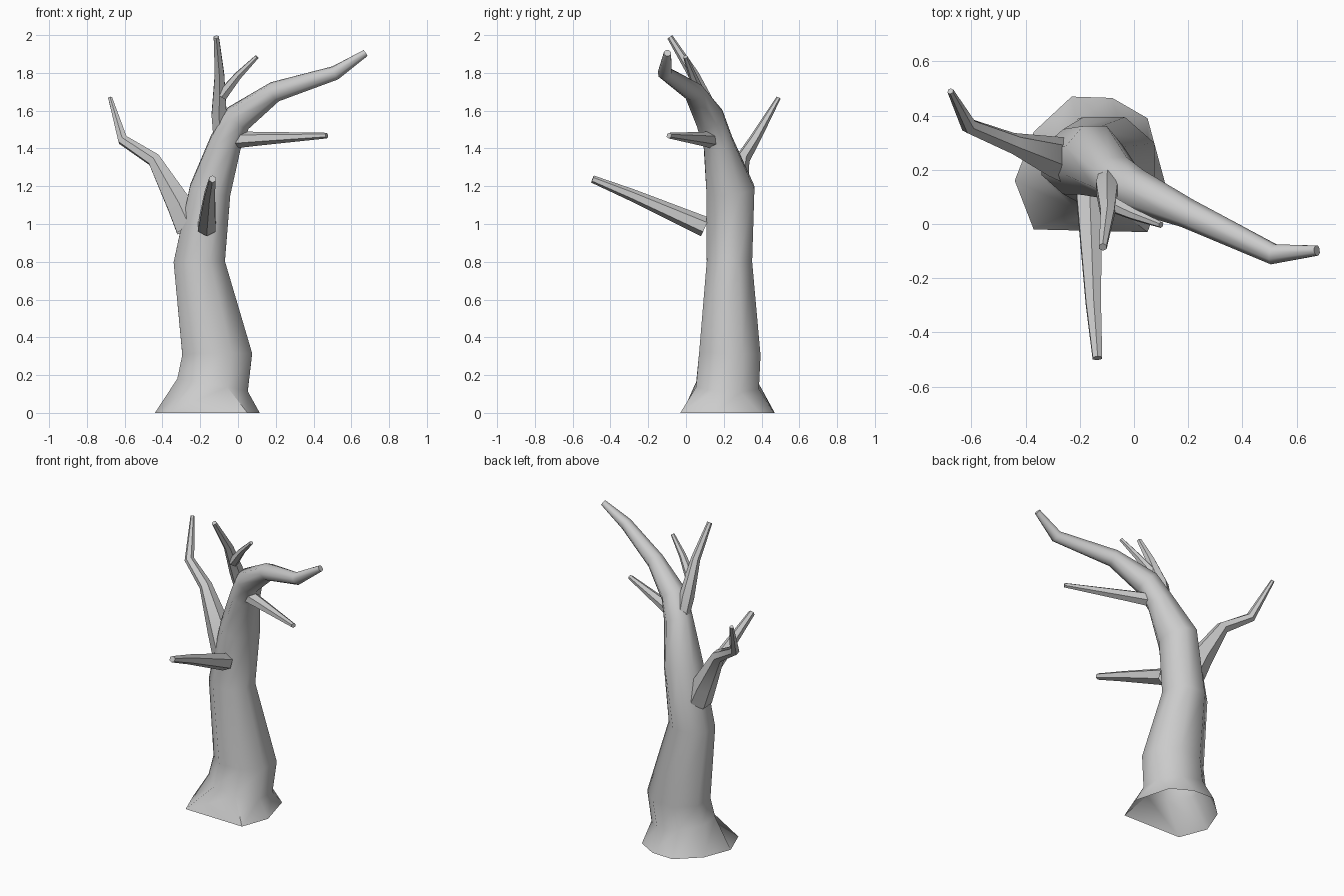
import bpy, bmesh, math
from mathutils import Vector

if "Cube" in bpy.data.objects:
    bpy.data.objects.remove(bpy.data.objects["Cube"])

Z = Vector((0, 0, 1))


def limb(name, path, sides=8, first_ring=None):
    """Tapering tube: path rows are (x, y, z, radius) or (x, y, z, rx, ry)."""
    pts = [Vector(p[:3]) for p in path]
    bm = bmesh.new()
    rings = []
    for i, p in enumerate(path):
        if i == 0 and first_ring:
            rings.append([bm.verts.new((x, y, pts[0].z)) for x, y in first_ring])
            continue
        t = Vector()
        if i > 0:
            t += (pts[i] - pts[i - 1]).normalized()
        if i < len(pts) - 1:
            t += (pts[i + 1] - pts[i]).normalized()
        q = Z.rotation_difference(t.normalized())
        ring = []
        for k in range(sides):
            a = 2 * math.pi * (k + 0.5) / sides
            off = Vector((p[3] * math.cos(a), p[-1] * math.sin(a), 0))
            ring.append(bm.verts.new(pts[i] + q @ off))
        rings.append(ring)
    for lo, hi in zip(rings, rings[1:]):
        for k in range(sides):
            n = (k + 1) % sides
            bm.faces.new((lo[k], lo[n], hi[n], hi[k]))
    bm.faces.new(rings[-1])
    me = bpy.data.meshes.new(name)
    bm.to_mesh(me)
    bm.free()
    ob = bpy.data.objects.new(name, me)
    bpy.context.collection.objects.link(ob)
    bpy.ops.object.select_all(action='DESELECT')
    ob.select_set(True)
    bpy.context.view_layer.objects.active = ob
    bpy.ops.object.shade_smooth_by_angle(angle=math.radians(50))
    return ob


# trunk with flared open foot, bending over into the main branch
foot = [(.05, .39), (-.08, .465), (-.23, .47), (-.37, .34),
        (-.44, .16), (-.37, -.02), (.05, -.03), (.115, .15)]
limb("trunk", [
    (-.165, .22, 0, .27),
    (-.135, .22, .145, .205, .18),
    (-.11, .232, .31, .20, .176),
    (-.205, .23, .80, .147, .13),
    (-.147, .235, 1.18, .118, .138),
    (-.065, .17, 1.43, .092, .085),
    (.0, .125, 1.56, .082),
    (.195, .04, 1.70, .055),
    (.515, -.112, 1.80, .039),
    (.675, -.098, 1.905, .02)], first_ring=foot)

# upright top branch and its twig
limb("top_branch", [(-.095, .175, 1.45, .04), (-.10, .135, 1.58, .046),
                    (-.098, .04, 1.79, .029), (-.115, -.085, 1.99, .016)], 6)
limb("top_twig", [(-.085, .075, 1.68, .032), (.0, .035, 1.785, .022),
                  (.10, -.003, 1.885, .012)], 6)

# right side branch
limb("right_branch", [(-.02, .14, 1.445, .045), (.12, .075, 1.452, .036),
                      (.47, -.09, 1.468, .015)], 6)

# front branch
limb("front_branch", [(-.165, .10, .985, .054), (-.15, -.29, 1.155, .032),
                      (-.135, -.495, 1.238, .02)], 6)

# left bent branch
limb("left_branch", [(-.255, .235, .98, .085), (-.31, .25, 1.10, .075),
                     (-.445, .297, 1.34, .040), (-.61, .362, 1.445, .030),
                     (-.677, .49, 1.668, .012)], 6)
